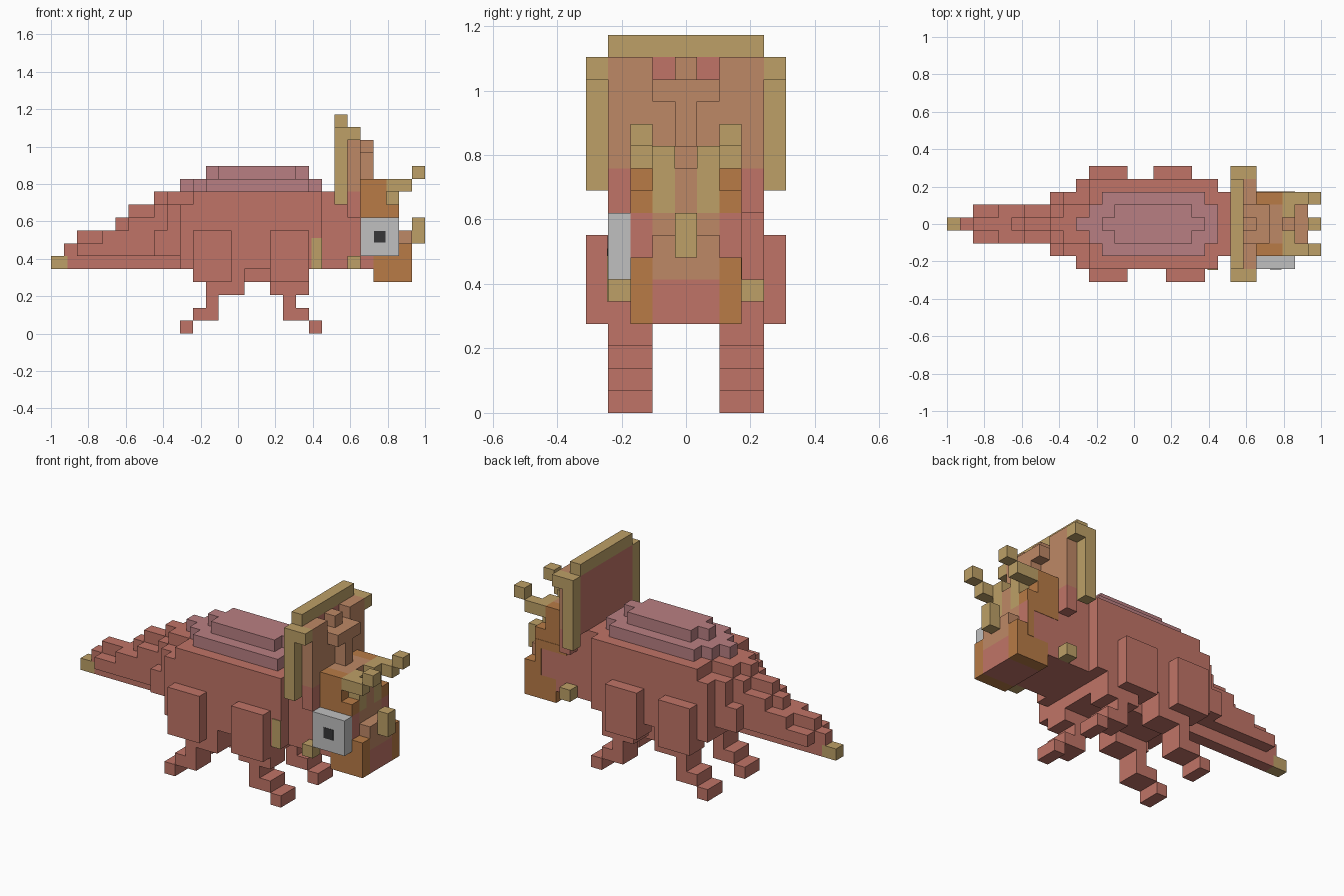
import bpy
import bmesh

if "Cube" in bpy.data.objects:
    bpy.data.objects.remove(bpy.data.objects["Cube"])

V = 2 / 29  # edge length of one block


def material(name, rgb):
    lin = [((c / 255 + 0.055) / 1.055) ** 2.4 for c in rgb] + [1.0]
    m = bpy.data.materials.new(name)
    m.use_nodes = True
    m.diffuse_color = lin
    bsdf = m.node_tree.nodes["Principled BSDF"]
    bsdf.inputs["Base Color"].default_value = lin
    bsdf.inputs["Roughness"].default_value = 0.9
    return m


RED = material("brick red", (192, 116, 103))
PINK = material("dusty pink", (185, 127, 130))
TAN = material("horn tan", (189, 160, 103))
ORANGE = material("burnt orange", (184, 123, 70))
BROWN = material("clay brown", (190, 136, 102))
GREY = material("eye grey", (192, 192, 192))
DARK = material("pupil dark", (55, 55, 57))


def part(name, mat, boxes, mirror=False):
    """Boxes are (x0, x1, y0, y1, z0, z1) in blocks; mirror copies them across y = 0."""
    bm = bmesh.new()
    if mirror:
        boxes = boxes + [(a, b, -d, -c, e, f) for a, b, c, d, e, f in boxes]
    for x0, x1, y0, y1, z0, z1 in boxes:
        verts = bmesh.ops.create_cube(bm, size=1)["verts"]
        for v in verts:
            v.co = (((x0 + x1) / 2 + v.co.x * (x1 - x0)) * V - 1,
                    ((y0 + y1) / 2 + v.co.y * (y1 - y0)) * V,
                    ((z0 + z1) / 2 + v.co.z * (z1 - z0)) * V)
    mesh = bpy.data.meshes.new(name)
    bm.to_mesh(mesh)
    bm.free()
    mesh.materials.append(mat)
    obj = bpy.data.objects.new(name, mesh)
    bpy.context.collection.objects.link(obj)
    return obj


def slab(x0, x1, half, z0, z1):
    return (x0, x1, -half, half, z0, z1)


# Body, belly and neck
part("body", RED, [slab(10, 21, 3.5, 5, 10), slab(11, 21, 3.5, 10, 11)])
part("belly", RED, [slab(12, 20, 1.5, 4, 5)])
part("neck", RED, [slab(21, 24, 2.5, 5, 9), slab(21, 23, 2.5, 9, 11),
                   slab(23, 24, 3.5, 9, 11)])
part("shoulder_patch", TAN, [(20.2, 21, -3.56, -3.5, 5, 7.4)])

# Stepped pink back
part("back_lower", PINK, [slab(10, 21, 0.5, 11, 12), slab(11, 21, 1.5, 11, 12),
                          slab(12, 20, 2.5, 11, 12)])
part("back_upper", PINK, [slab(13, 19, 1.5, 12, 13), slab(12, 20, 0.5, 12, 13)])

# Tail, stepping up towards the body
part("tail_tip", TAN, [slab(0, 1.3, 0.5, 5, 6)])
part("tail_keel", RED, [slab(1.3, 10, 0.5, 5, 6)])
part("tail_ridge", RED, [slab(1, 10, 0.5, 6, 7), slab(2, 10, 0.5, 7, 8),
                         slab(5, 10, 0.5, 8, 9), slab(6, 10, 0.5, 9, 10),
                         slab(8, 11, 0.5, 10, 11)])
part("tail_sides", RED, [slab(2, 10, 1.5, 6, 7), slab(4, 10, 1.5, 7, 8),
                         slab(6, 10, 1.5, 8, 9), slab(8, 10, 1.5, 9, 10),
                         slab(9, 11, 1.5, 10, 11)])
part("tail_root", RED, [slab(8, 10, 2.5, 6, 8), slab(9, 10, 2.5, 8, 10)])

# Legs
part("rear_thighs", RED, [(11, 14, 2.5, 4.5, 4, 8)], True)
part("front_thigh_right", RED, [(17, 20, -4.5, -2.5, 4, 8)])
part("front_thigh_left", RED, [(16, 19, 2.5, 4.5, 4, 8)])
part("rear_legs", RED, [(12, 15, 1.5, 3.5, 3, 5), (12, 13, 1.5, 3.5, 2, 3),
                        (11, 13, 1.5, 3.5, 1, 2), (10, 11, 1.5, 3.5, 0, 1)], True)
part("front_legs", RED, [(17, 20, 1.5, 3.5, 3, 5), (18, 19, 1.5, 3.5, 2, 3),
                         (18, 20, 1.5, 3.5, 1, 2), (20, 21, 1.5, 3.5, 0, 1)], True)

# Neck frill: red back, brown front, tan rim
part("frill_back", RED, [slab(22, 23, 3.5, 11, 16)])
part("frill_front", BROWN, [slab(23, 24, 3.5, 11, 15), slab(23, 24, 0.5, 15, 16)])
part("frill_front_corners", BROWN, [(23, 24, 1.5, 3.5, 15, 16)], True)
part("frill_top_rim", TAN, [slab(22, 23, 3.5, 16, 17)])
part("frill_side_rims", TAN, [(22, 23, 3.5, 4.5, 10, 16),
                              (23, 24, 3.5, 4.5, 15, 16)], True)
part("frill_crest", BROWN, [slab(24, 25, 1.5, 14, 15), slab(24, 25, 0.5, 12, 14)])

# Head
part("brow", ORANGE, [(24, 26, 1.5, 2.5, 9, 12), (26, 27, 1.5, 2.5, 9, 10)], True)
part("forehead", BROWN, [slab(24, 26, 1.5, 9, 12), slab(26, 27, 0.5, 9, 11)])
part("brow_horn_roots", TAN, [(26, 27, 0.5, 1.5, 9, 12)], True)
part("brow_horns", TAN, [(26, 28, 1.5, 2.5, 11, 12), (28, 29, 1.5, 2.5, 12, 13)], True)
part("cheeks", RED, [(24, 27, 1.5, 2.5, 6, 9)], True)
part("muzzle", BROWN, [slab(24, 27, 1.5, 6, 9), slab(27, 28, 1.5, 6, 8)])
part("nose_horn", TAN, [slab(28, 29, 0.5, 7, 9)])
part("cheek_spikes", TAN, [(23, 24, 2.5, 3.5, 5, 6)], True)

# Jaw
part("jaw_sides", ORANGE, [(25, 28, 1.5, 2.5, 4, 6), (27, 28, 1.5, 2.5, 6, 7)], True)
part("jaw_middle", RED, [slab(25, 28, 1.5, 4, 6)])
part("throat", RED, [slab(24, 25, 2.5, 5, 6)])

# Left cheek markings
part("left_cheek_border", ORANGE, [(24, 27, 2.5, 2.53, 8.3, 9),
                                   (26.4, 27, 2.5, 2.53, 6, 8.3)])

# Single boxed eye on the right side
part("eye", GREY, [(24, 27, -3.5, -2.5, 6, 9)])
part("pupil", DARK, [(25.05, 25.95, -3.53, -3.5, 7.05, 7.95)])
